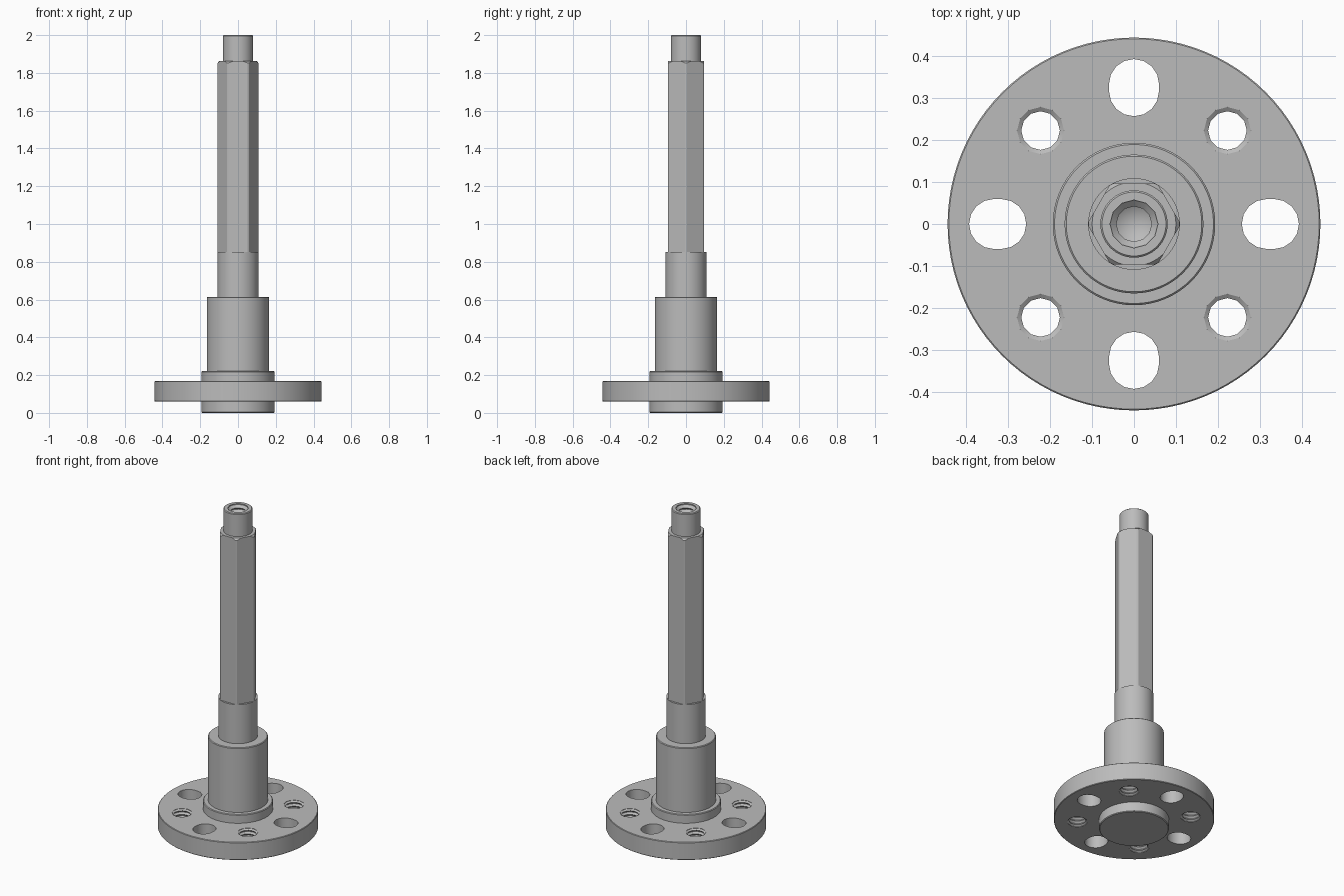
import bpy, bmesh, math
from mathutils import Matrix, Vector

cube = bpy.data.objects.get("Cube")
if cube:
    bpy.data.objects.remove(cube, do_unlink=True)

STEEL = (0.5, 0.5, 0.5, 1.0)
steel = bpy.data.materials.new("grey steel")
steel.use_nodes = True
steel.diffuse_color = STEEL
steel.node_tree.nodes["Principled BSDF"].inputs["Base Color"].default_value = STEEL


def make_object(name, bm):
    bmesh.ops.recalc_face_normals(bm, faces=bm.faces)
    mesh = bpy.data.meshes.new(name)
    bm.to_mesh(mesh)
    bm.free()
    mesh.materials.append(steel)
    obj = bpy.data.objects.new(name, mesh)
    bpy.context.collection.objects.link(obj)
    return obj


def lathe(name, profile, sides, at=(0, 0)):
    """Closed solid turned from (radius, height) points; zero radius makes a tip."""
    bm = bmesh.new()
    rings = []
    for r, z in profile:
        if r == 0:
            rings.append([bm.verts.new((at[0], at[1], z))] * sides)
            continue
        ring = []
        for i in range(sides):
            a = math.tau * i / sides + math.pi / 2
            ring.append(bm.verts.new((at[0] + r * math.cos(a), at[1] + r * math.sin(a), z)))
        rings.append(ring)
    for low, high in zip(rings, rings[1:]):
        for i in range(sides):
            j = (i + 1) % sides
            corners = dict.fromkeys((low[i], low[j], high[j], high[i]))
            bm.faces.new(list(corners))
    for ring in (rings[0], rings[-1]):
        if ring[0] is not ring[1]:
            bm.faces.new(ring)
    return make_object(name, bm)


def boolean(target, tool, operation):
    mod = target.modifiers.new(operation.lower(), "BOOLEAN")
    mod.operation = operation
    mod.solver = "EXACT"
    mod.object = tool
    bpy.context.view_layer.objects.active = target
    bpy.ops.object.modifier_apply(modifier=mod.name)
    bpy.data.objects.remove(tool, do_unlink=True)


def thread_profile(bottom, top, minor, major, pitch):
    """Zigzag wall of a tapped hole."""
    count = round((top - bottom) / pitch)
    points = []
    for i in range(count):
        z = bottom + i * pitch
        points += [(minor, z), (major, z + pitch * 0.45), (major, z + pitch * 0.55)]
    return points + [(minor, bottom + count * pitch)]


def slot_cutter(angle):
    """Slightly elongated round hole, stretched along the radius."""
    bm = bmesh.new()
    for side in (-1, 1):
        for z in (0, 0.25):
            for i in range(16):
                a = math.tau * i / 16
                bm.verts.new((0.324 + side * 0.0085 + 0.0595 * math.cos(a),
                              0.0595 * math.sin(a), z))
    bmesh.ops.convex_hull(bm, input=bm.verts)
    bmesh.ops.dissolve_limit(bm, angle_limit=0.01, verts=bm.verts, edges=bm.edges)
    bmesh.ops.rotate(bm, verts=bm.verts, cent=Vector(), matrix=Matrix.Rotation(angle, 3, "Z"))
    return make_object("slot_cutter", bm)


# Turned shaft: hub, body, neck and end spigot
C = 0.004
shaft = lathe("shaft", [
    (0.189, 0), (0.193, C), (0.193, 0.221 - C), (0.189, 0.221),
    (0.165, 0.221), (0.165, 0.614 - C), (0.161, 0.614),
    (0.109, 0.614), (0.109, 0.852), (0.08, 0.852),
    (0.08, 2 - C), (0.076, 2)], 64)

# Hexagonal drive section with turned-off corners
hexagon = lathe("hex_section", [(0.1114, 0.84), (0.1114, 1.862)], 6)
bpy.context.view_layer.update()
hexagon.data.transform(Matrix.Rotation(math.pi / 6, 4, "Z"))
blank = lathe("hex_blank", [(0.1087, 0.8), (0.1087, 1.852), (0.094, 1.868)], 64)
boolean(hexagon, blank, "INTERSECT")
boolean(shaft, hexagon, "UNION")

# Tapped hole in the shaft end, with drill point and countersink
tap = [(0, 1.68), (0.042, 1.705)] + thread_profile(1.72, 1.98, 0.042, 0.056, 0.026)
boolean(shaft, lathe("tap_cutter", tap + [(0.057, 1.994), (0.057, 2.05)], 12), "DIFFERENCE")

# Flange with four slots and four tapped holes
flange = lathe("flange", [(0.44, 0.06), (0.443, 0.063), (0.443, 0.165), (0.44, 0.168)], 96)
for k in range(4):
    boolean(flange, slot_cutter(k * math.pi / 2), "DIFFERENCE")
    a = math.pi / 4 + k * math.pi / 2
    spot = (0.314 * math.cos(a), 0.314 * math.sin(a))
    wall = thread_profile(0.069, 0.159, 0.046, 0.056, 0.0225)
    profile = [(0.056, 0.03), (0.056, 0.062)] + wall + [(0.056, 0.166), (0.056, 0.2)]
    boolean(flange, lathe("tap_cutter", profile, 12, spot), "DIFFERENCE")

# Smooth turned surfaces, keep machined edges crisp
bpy.ops.object.select_all(action="DESELECT")
for obj in (shaft, flange):
    obj.select_set(True)
bpy.context.view_layer.objects.active = shaft
bpy.ops.object.shade_smooth_by_angle(angle=math.radians(25))
